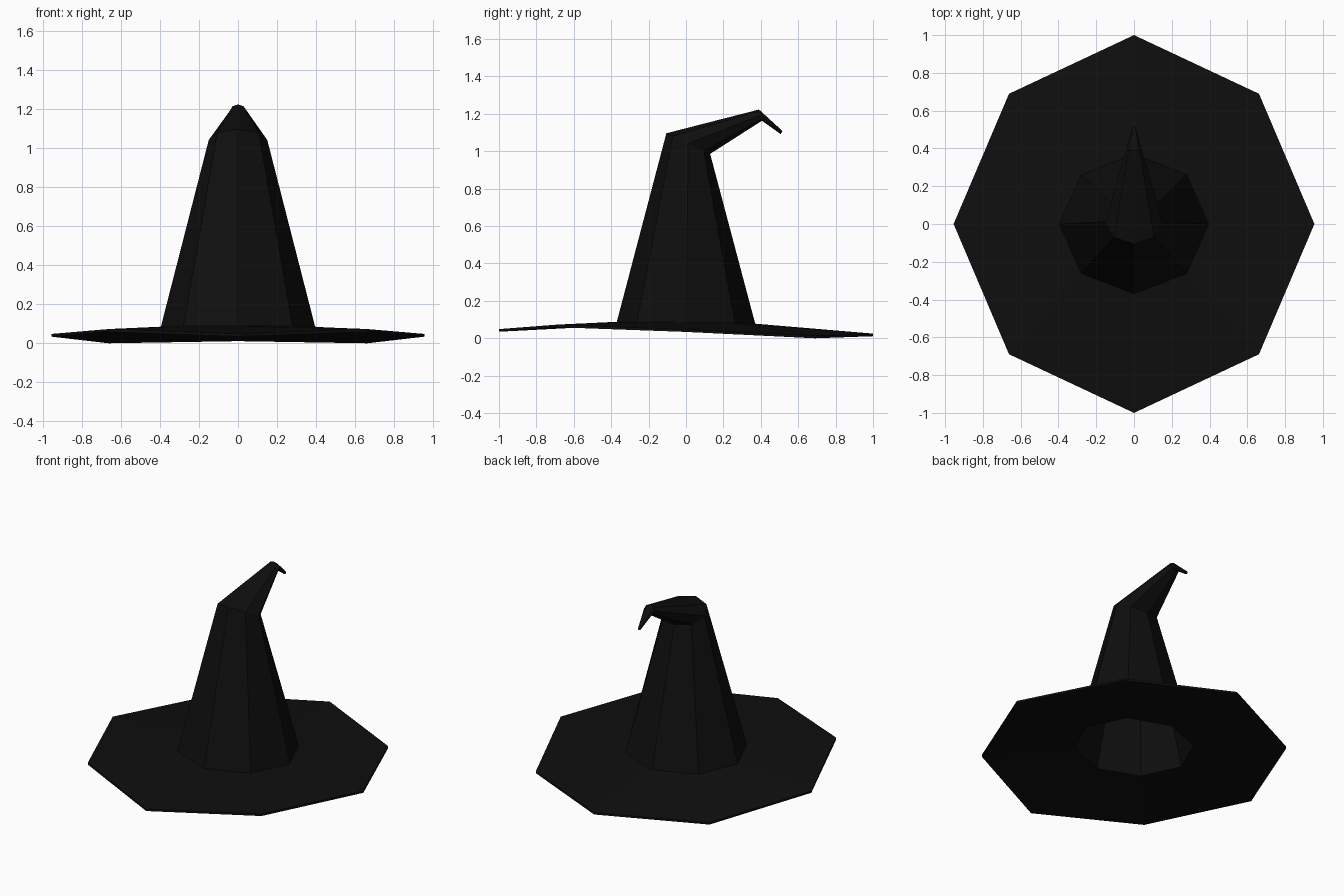
import bpy, bmesh, math
from mathutils import Vector

if "Cube" in bpy.data.objects:
    bpy.data.objects.remove(bpy.data.objects["Cube"])

SIDES = 8
mat = bpy.data.materials.new("black felt")
mat.diffuse_color = (0.0045, 0.0045, 0.0045, 1)
mat.use_nodes = True
mat.node_tree.nodes["Principled BSDF"].inputs["Base Color"].default_value = mat.diffuse_color


def ring(bm, centre, rx, axis, heights=None):
    """Octagon starting at the front; axis points from centre to the front corner."""
    vs = []
    for i in range(SIDES):
        a = 2 * math.pi * i / SIDES
        p = Vector(centre) + Vector((rx * math.sin(a), 0, 0)) + Vector(axis) * math.cos(a)
        if heights:  # same height on the left and the right
            p.z += heights[min(i, SIDES - i)]
        vs.append(bm.verts.new(p))
    return vs


def bridge(bm, a, b):
    for i in range(SIDES):
        j = (i + 1) % SIDES
        bm.faces.new((a[i], a[j], b[j], b[i]))


def finish(bm, name):
    bmesh.ops.recalc_face_normals(bm, faces=bm.faces)
    me = bpy.data.meshes.new(name)
    bm.to_mesh(me)
    bm.free()
    me.materials.append(mat)
    ob = bpy.data.objects.new(name, me)
    bpy.context.collection.objects.link(ob)
    return ob


# wavy outer edge and gently sloping inner edge, listed front to back
edge_z = (0.051, 0.075, 0.050, 0.016, 0.027)
base_z = (0.090, 0.090, 0.087, 0.082, 0.080)
thick = 0.014

bm = bmesh.new()
# folded tip, neck fold, crown foot, brim edge
tip = ring(bm, (0, 0.511, 1.102), 0.008, (0, 0.005, 0.008))
fold = ring(bm, (0, 0.398, 1.195), 0.040, (0, -0.008, 0.030))
bend = ring(bm, (0, 0.012, 1.043), 0.150, (0, -0.117, 0.055))
foot = ring(bm, (0, 0, 0), 0.395, (0, -0.37, 0), base_z)
edge = ring(bm, (0, 0, 0), 0.955, (0, -1.0, 0), edge_z)
for v in edge:  # diagonal corners sit slightly inside the ellipse
    if abs(v.co.x) > 0.1 and abs(v.co.y) > 0.1:
        v.co.x *= 0.98
        v.co.y *= 0.975

# underside of brim and hollow inside of crown
edge_low = ring(bm, (0, 0, -thick + 0.002), 0.955, (0, -1.0, 0), edge_z)
for top, low in zip(edge, edge_low):
    low.co = top.co - Vector((0, 0, thick))
foot_low = ring(bm, (0, 0, -thick), 0.385, (0, -0.36, 0), base_z)
bend_in = ring(bm, (0, 0.012, 1.033), 0.138, (0, -0.106, 0.050))
fold_in = ring(bm, (0, 0.390, 1.190), 0.028, (0, -0.006, 0.020))

loops = [tip, fold, bend, foot, edge, edge_low, foot_low, bend_in, fold_in]
for a, b in zip(loops, loops[1:]):
    bridge(bm, a, b)
bm.faces.new(tip)
bm.faces.new(fold_in)

# rest the lowest corner on the ground
low = min(v.co.z for v in bm.verts)
for v in bm.verts:
    v.co.z -= low
finish(bm, "pointed_hat")
